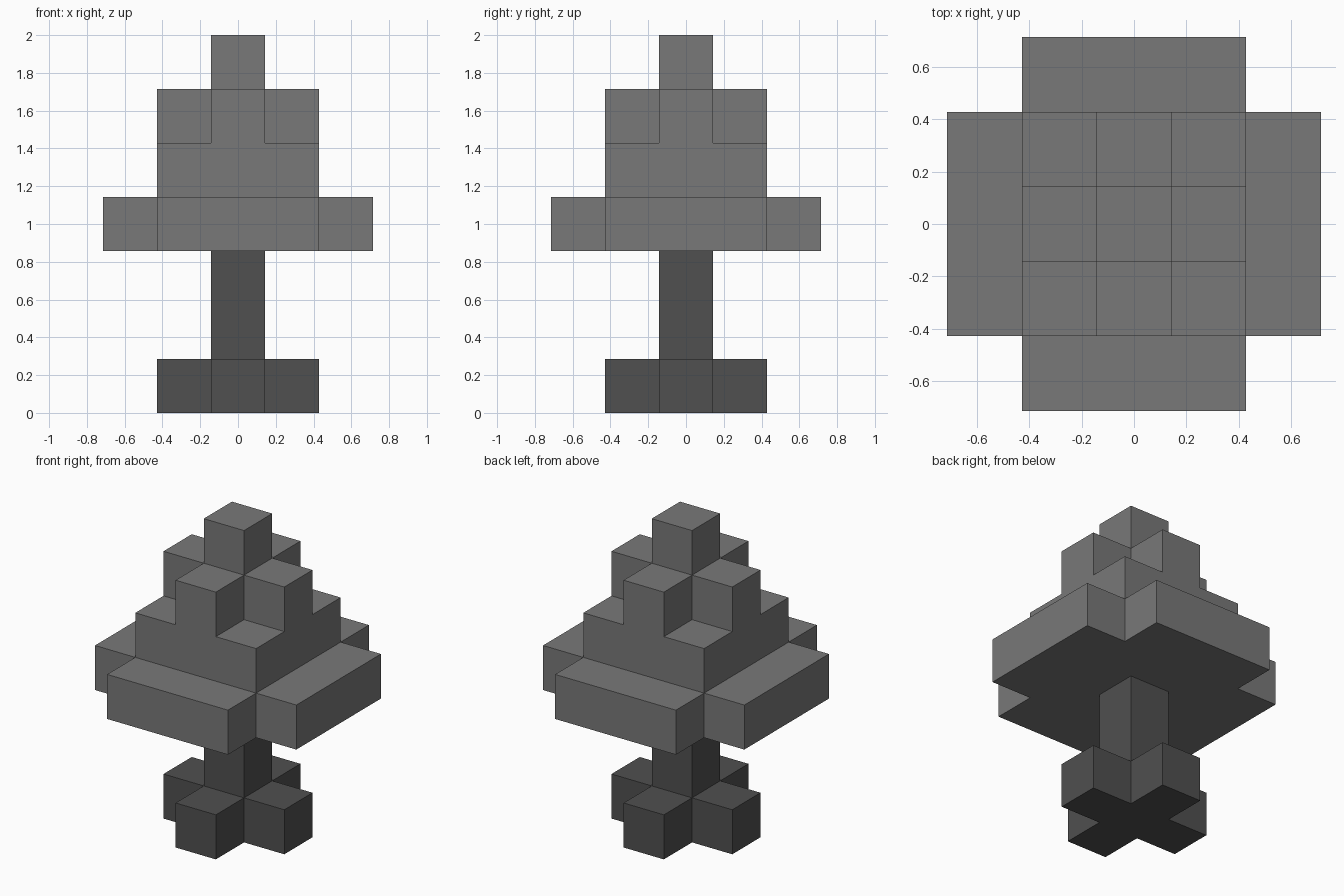
import bpy, bmesh, math
from mathutils import Vector

if "Cube" in bpy.data.objects:
    bpy.data.objects.remove(bpy.data.objects["Cube"])

U = 2 / 7  # edge length of one block


def material(name, value):
    mat = bpy.data.materials.new(name)
    mat.use_nodes = True
    colour = (value, value, value, 1)
    mat.diffuse_color = colour
    mat.node_tree.nodes["Principled BSDF"].inputs["Base Color"].default_value = colour
    return mat


def cross(reach, arm, z):
    """Blocks of a plus-shaped layer: half length and half width of its arms."""
    span = range(-reach, reach + 1)
    return {(x, y, z) for x in span for y in span if min(abs(x), abs(y)) <= arm}


def block_object(name, cells, mat):
    """Closed outer skin around a set of blocks, with flat areas merged."""
    bm = bmesh.new()
    for cell in cells:
        centre = Vector((cell[0], cell[1], cell[2] + 0.5))
        for axis in range(3):
            for sign in (-1, 1):
                n = Vector((0, 0, 0))
                n[axis] = sign
                if tuple(int(c + d) for c, d in zip(cell, n)) in cells:
                    continue
                a = Vector((0, 0, 0))
                a[(axis + 1) % 3] = 0.5
                b = n.cross(a)
                mid = centre + n * 0.5
                corners = (mid + a + b, mid - a + b, mid - a - b, mid + a - b)
                bm.faces.new([bm.verts.new(p * U) for p in corners])
    bmesh.ops.remove_doubles(bm, verts=bm.verts, dist=0.001)
    bmesh.ops.dissolve_limit(bm, angle_limit=math.radians(1),
                             verts=bm.verts, edges=bm.edges)
    bmesh.ops.recalc_face_normals(bm, faces=bm.faces)
    mesh = bpy.data.meshes.new(name)
    bm.to_mesh(mesh)
    bm.free()
    mesh.materials.append(mat)
    bpy.context.collection.objects.link(bpy.data.objects.new(name, mesh))


# Trunk: plus-shaped roots with a one-block stem
trunk = cross(1, 0, 0) | cross(0, 0, 1) | cross(0, 0, 2)
block_object("trunk", trunk, material("dark grey", 0.08))

# Foliage: wide cross, square, small plus and a single tip block
foliage = cross(2, 1, 3) | cross(1, 1, 4) | cross(1, 0, 5) | cross(0, 0, 6)
block_object("foliage", foliage, material("mid grey", 0.19))
